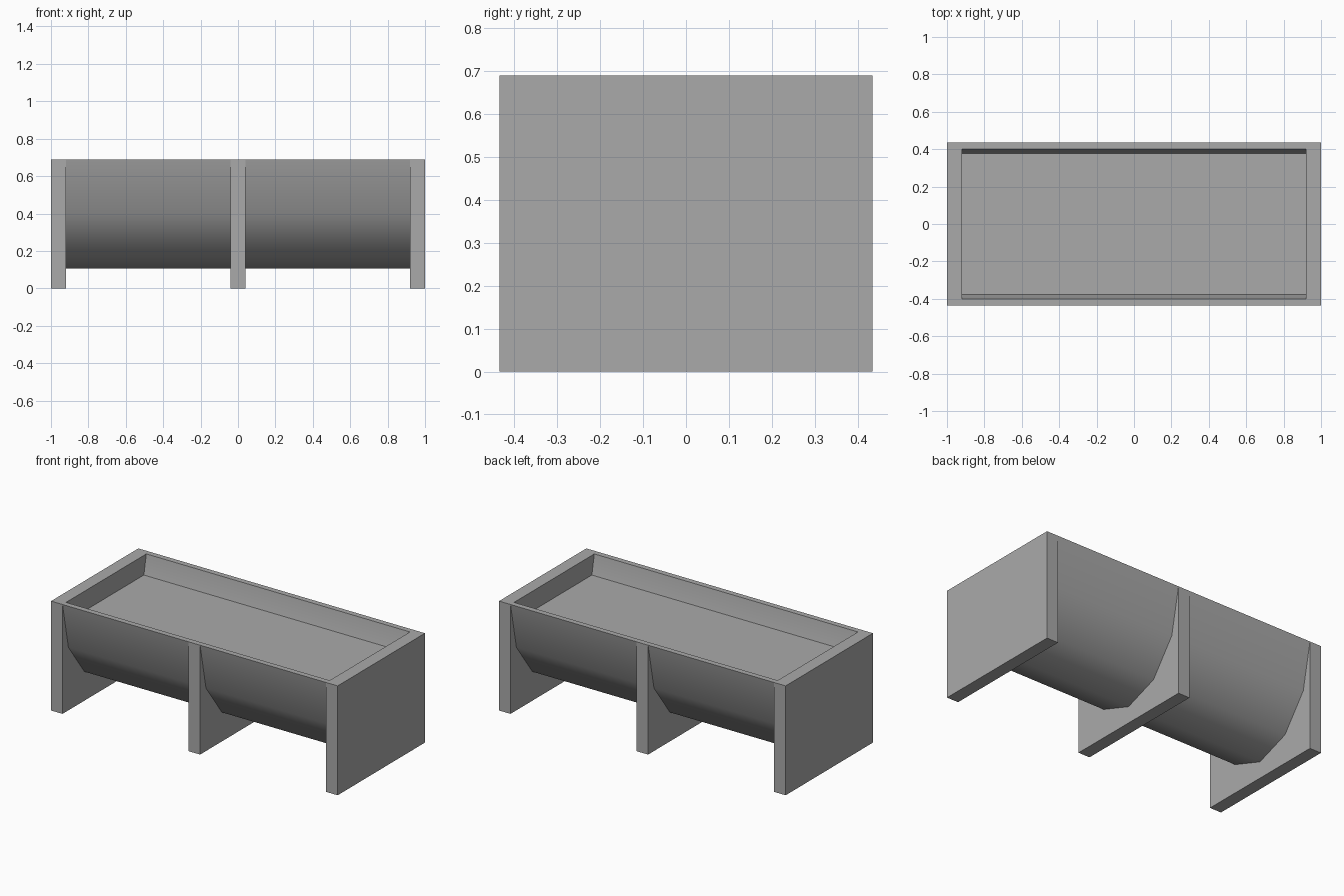
import bpy
import math

cube = bpy.data.objects.get("Cube")
if cube:
    bpy.data.objects.remove(cube, do_unlink=True)

HEIGHT, HALF_Y, HALF_X = 0.69, 0.435, 1.0
SLAB = 0.08
INNER_X = HALF_X - SLAB
WATER_Z = 0.566

grey = bpy.data.materials.new("stone_grey")
grey.use_nodes = True
colour = (0.4, 0.4, 0.4, 1)
grey.diffuse_color = colour
grey.node_tree.nodes["Principled BSDF"].inputs["Base Color"].default_value = colour


def half_ellipse(radius, depth, segments=6):
    """Lower half of an ellipse in (y, z), from back rim to front rim."""
    steps = [math.pi * i / segments for i in range(segments + 1)]
    return [(radius * math.cos(a), HEIGHT - depth * math.sin(a)) for a in steps]


def extrude(name, profile, x0, x1, smooth=False, quads=None):
    """Sweep a closed (y, z) profile along x; quads lists the cap faces."""
    n = len(profile)
    verts = [(x, y, z) for x in (x0, x1) for y, z in profile]
    faces = [(i, i + n, (i + 1) % n + n, (i + 1) % n) for i in range(n)]
    for cap in quads or [tuple(range(n))]:
        faces.append(tuple(cap))
        faces.append(tuple(i + n for i in reversed(cap)))
    mesh = bpy.data.meshes.new(name)
    mesh.from_pydata(verts, [], faces)
    mesh.update()
    mesh.materials.append(grey)
    obj = bpy.data.objects.new(name, mesh)
    bpy.context.collection.objects.link(obj)
    bpy.ops.object.select_all(action="DESELECT")
    obj.select_set(True)
    bpy.context.view_layer.objects.active = obj
    # Consistent outward normals
    bpy.ops.object.mode_set(mode="EDIT")
    bpy.ops.mesh.select_all(action="SELECT")
    bpy.ops.mesh.normals_make_consistent(inside=False)
    bpy.ops.object.mode_set(mode="OBJECT")
    if smooth:
        bpy.ops.object.shade_smooth_by_angle(angle=math.radians(45))
    return obj


# Curved trough shell
outer = half_ellipse(HALF_Y, 0.585)
inner = half_ellipse(0.40, 0.55)
shell = outer + inner[::-1]
last = len(shell) - 1
caps = [(i, i + 1, last - i - 1, last - i) for i in range(len(outer) - 1)]
extrude("trough", shell, -INNER_X, INNER_X, smooth=True, quads=caps)

# End slabs
slab = [(-HALF_Y, 0), (HALF_Y, 0), (HALF_Y, HEIGHT), (-HALF_Y, HEIGHT)]
extrude("left_end_slab", slab, INNER_X, HALF_X)
extrude("right_end_slab", slab, -HALF_X, -INNER_X)

# Middle support, hollowed to cradle the trough
cradle = [(-HALF_Y, 0), (HALF_Y, 0)] + outer
extrude("middle_support", cradle, -SLAB / 2, SLAB / 2)

# Flat water surface inside the trough
(y0, z0), (y1, z1) = inner[:2]
water_y = y0 + (y1 - y0) * (HEIGHT - WATER_Z) / (z0 - z1)
low = WATER_Z - 0.008
water = [(-water_y, WATER_Z), (water_y, WATER_Z), (water_y, low), (-water_y, low)]
extrude("water_surface", water, -INNER_X, INNER_X)
